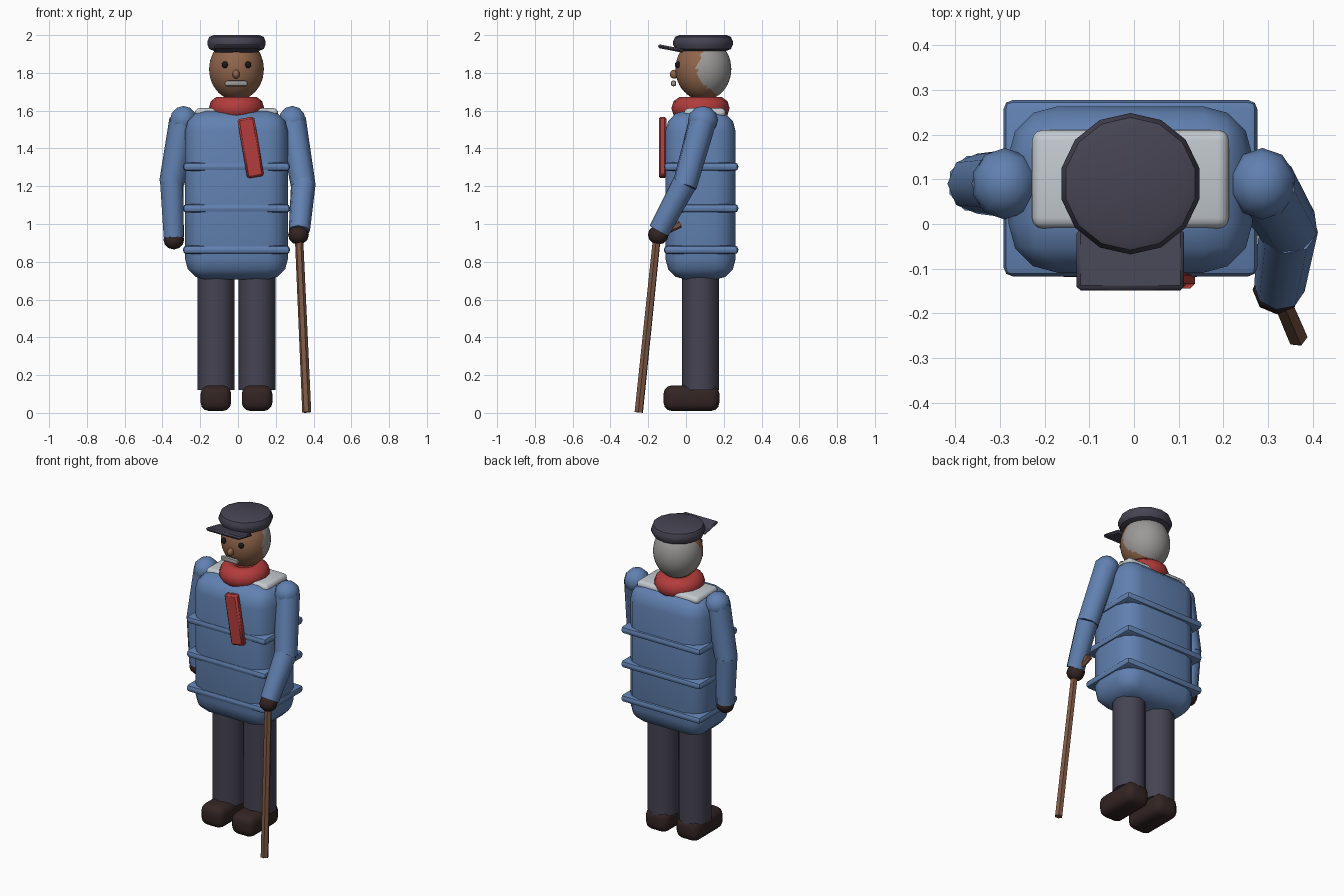
import bpy, math
from mathutils import Vector

if "Cube" in bpy.data.objects:
    bpy.data.objects.remove(bpy.data.objects["Cube"])

CX = -0.008  # body centre line


def material(name, rgb):
    m = bpy.data.materials.new(name)
    m.diffuse_color = (*rgb, 1)
    m.use_nodes = True
    m.node_tree.nodes["Principled BSDF"].inputs["Base Color"].default_value = m.diffuse_color
    return m


BLUE = material("coat blue", (0.12, 0.22, 0.44))
NAVY = material("dark cloth", (0.06, 0.057, 0.085))
BROWN = material("dark leather", (0.033, 0.018, 0.017))
RED = material("scarf red", (0.45, 0.045, 0.045))
SKIN = material("skin", (0.28, 0.13, 0.07))
GREY = material("hair grey", (0.33, 0.32, 0.31))
PALE = material("collar pale", (0.55, 0.59, 0.63))
WOOD = material("wood", (0.21, 0.1, 0.06))
BLACK = material("eye black", (0.01, 0.01, 0.012))


def finish(name, mat, bevel=0, segments=2, angle=40):
    ob = bpy.context.object
    ob.name = name
    ob.data.materials.append(mat)
    bpy.ops.object.transform_apply(location=False, rotation=False, scale=True)
    if bevel:
        b = ob.modifiers.new("bevel", "BEVEL")
        b.width, b.segments, b.limit_method = bevel, segments, "ANGLE"
        bpy.ops.object.modifier_apply(modifier="bevel")
    bpy.ops.object.shade_smooth_by_angle(angle=math.radians(angle))
    return ob


def box(name, mat, loc, size, bevel, segments=2, rot=(0, 0, 0)):
    bpy.ops.mesh.primitive_cube_add(size=1, location=loc, rotation=rot)
    bpy.context.object.scale = size
    return finish(name, mat, bevel, segments)


def ball(name, mat, loc, radii, seg=10, rings=6):
    bpy.ops.mesh.primitive_uv_sphere_add(segments=seg, ring_count=rings, radius=1, location=loc)
    bpy.context.object.scale = radii
    return finish(name, mat, angle=60)


def rod(name, mat, a, b, r1, r2, sides, angle=50, bevel=0):
    a, b = Vector(a), Vector(b)
    d = b - a
    bpy.ops.mesh.primitive_cone_add(vertices=sides, radius1=r1, radius2=r2, depth=d.length,
                                    location=(a + b) / 2,
                                    rotation=d.to_track_quat('Z', 'Y').to_euler())
    return finish(name, mat, bevel, 2, angle)


# Padded coat with three quilting ridges
box("coat_body", BLUE, (CX, 0.077, 1.153), (0.545, 0.372, 0.895), 0.11, 3)
for i, z in enumerate((1.303, 1.083, 0.863)):
    box(f"coat_ridge_{i + 1}", BLUE, (CX, 0.08, z), (0.567, 0.394, 0.046), 0.02, 2)

# Shoulder collar: flat slab with rounded corners
box("collar", PALE, (CX, 0.1, 1.588), (0.44, 0.22, 0.05), 0.024, 3)

# Legs and shoes
for side, s in (("left", -1), ("right", 1)):
    x = CX + s * 0.109
    rod(f"{side}_trouser_leg", NAVY, (x, 0.077, 0.12), (x, 0.077, 0.78), 0.098, 0.098, 12)
    box(f"{side}_shoe", BROWN, (x, 0.029, 0.078), (0.162, 0.296, 0.136), 0.045, 3)

# Arms: one hangs down, the other reaches forward to the cane
arms = {
    "left": ((-0.289, 0.09, 1.55), (-0.351, 0.09, 1.215), (-0.34, 0.085, 0.93), (-0.34, 0.085, 0.917)),
    "right": ((0.287, 0.09, 1.55), (0.346, -0.008, 1.2), (0.325, -0.142, 0.965), (0.32, -0.147, 0.943)),
}
for side, (shoulder, elbow, wrist, hand) in arms.items():
    ball(f"{side}_shoulder", BLUE, shoulder, (0.075, 0.08, 0.075))
    rod(f"{side}_upper_arm", BLUE, shoulder, elbow, 0.075, 0.067, 8)
    rod(f"{side}_forearm", BLUE, Vector(elbow) + Vector((0, 0, 0.015)), wrist, 0.066, 0.057, 8)
    ball(f"{side}_glove", BROWN, hand, (0.055, 0.055, 0.052), 8, 6)

# Walking cane with a handle tucked under the forearm
rod("cane", WOOD, (0.364, -0.25, 0.003), (0.322, -0.152, 0.95), 0.024, 0.022, 6, 20)
rod("cane_handle", WOOD, (0.32, -0.15, 0.945), (0.315, -0.03, 1.0), 0.02, 0.02, 6, 20)

# Scarf ring and hanging tail
bpy.ops.mesh.primitive_torus_add(major_segments=16, minor_segments=10, major_radius=0.087,
                                 minor_radius=0.06, location=(CX, 0.077, 1.613))
bpy.context.object.scale = (1, 1.05, 1.06)
finish("scarf_ring", RED, angle=60)
box("scarf_tail", RED, (0.067, -0.124, 1.405), (0.09, 0.04, 0.318), 0.01, 1,
    (0, math.radians(-9.5), 0))

# Head, with hair coloured on the back faces
bpy.ops.mesh.primitive_ico_sphere_add(subdivisions=4, radius=1, location=(CX, 0.092, 1.82))
bpy.context.object.scale = (0.145, 0.148, 0.165)
head = finish("head", SKIN, angle=60)
head.data.materials.append(GREY)
for f in head.data.polygons:
    c = f.center + head.location
    if c.y > 0.057 + 1.2 * max(0, 1.77 - c.z) + 0.35 * max(0, c.z - 1.83):
        f.material_index = 1

# Face
for side, s in (("left", -1), ("right", 1)):
    ball(f"{side}_eye", BLACK, (CX + s * 0.061, -0.043, 1.843), (0.017, 0.016, 0.018), 8, 6)
ball("nose", SKIN, (CX - 0.002, -0.062, 1.793), (0.019, 0.024, 0.024), 8, 6)
box("moustache", GREY, (CX - 0.002, -0.066, 1.744), (0.122, 0.028, 0.03), 0.011, 2)

# Flat cap and tilted peak
rod("cap_crown", NAVY, (CX, 0.09, 1.917), (CX, 0.09, 2.0), 0.158, 0.158, 14, 40, 0.033)
box("cap_peak", NAVY, (CX, -0.08, 1.929), (0.24, 0.138, 0.02), 0.008, 1,
    (math.radians(-11), 0, 0))
